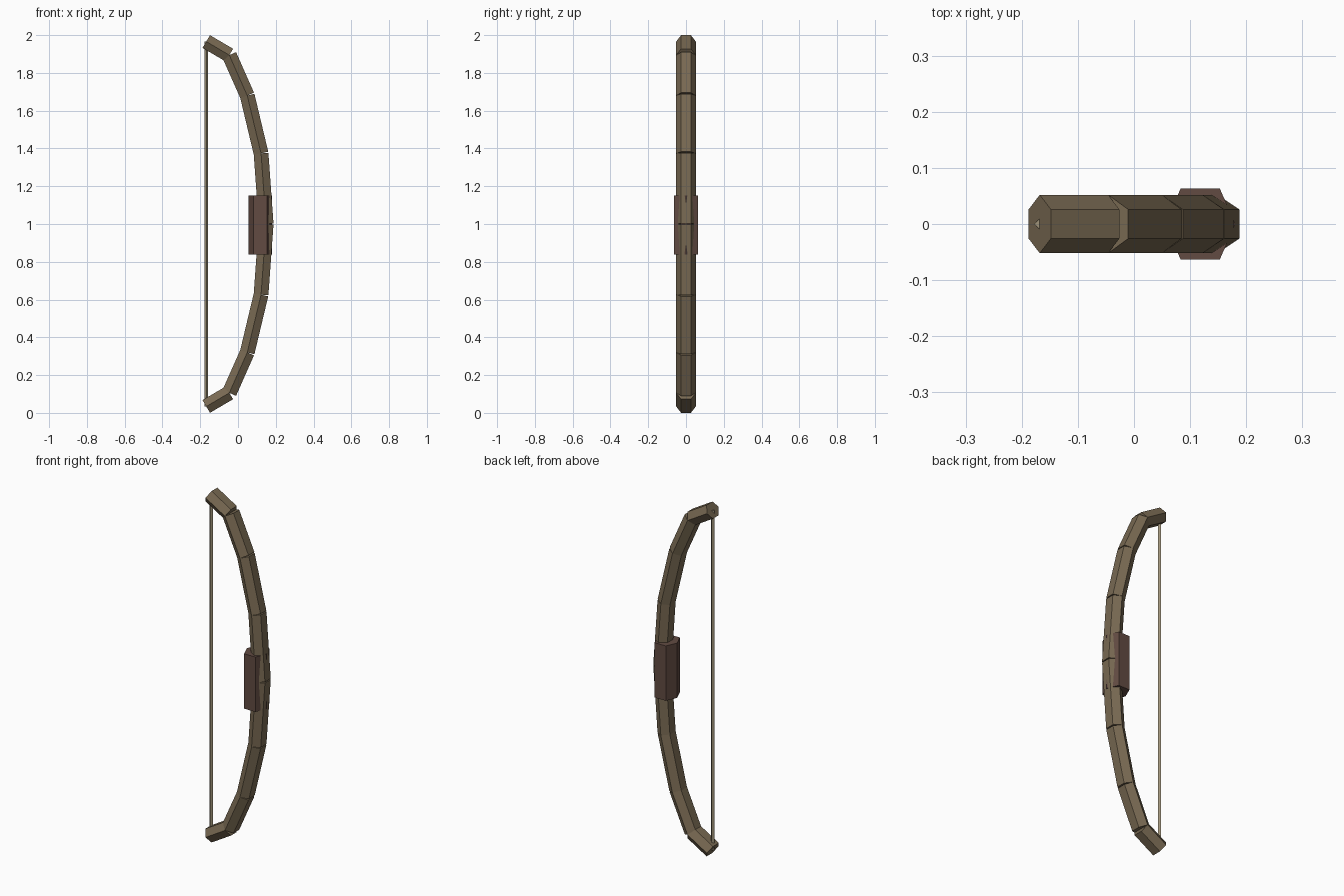
import bpy
import bmesh
from mathutils import Vector

cube = bpy.data.objects.get("Cube")
if cube:
    bpy.data.objects.remove(cube, do_unlink=True)


def srgb(*rgb):
    return [((c / 255 + 0.055) / 1.055) ** 2.4 for c in rgb] + [1.0]


def material(name, color):
    mat = bpy.data.materials.new(name)
    mat.use_nodes = True
    mat.diffuse_color = color
    mat.node_tree.nodes["Principled BSDF"].inputs["Base Color"].default_value = color
    return mat


wood = material("weathered wood", srgb(120, 105, 82))
leather = material("brown leather", srgb(98, 75, 66))
cord = material("pale cord", srgb(160, 148, 122))


def prism(name, start, end, section, mat):
    """Flat-sided bar from start to end; section points are (in-plane, y)."""
    start, end = Vector(start), Vector(end)
    y_axis = Vector((0, 1, 0))
    side = y_axis.cross((end - start).normalized())
    bm = bmesh.new()
    rings = [[bm.verts.new(p + side * a + y_axis * b) for a, b in section]
             for p in (start, end)]
    n = len(section)
    for i in range(n):
        j = (i + 1) % n
        bm.faces.new((rings[0][i], rings[0][j], rings[1][j], rings[1][i]))
    bm.faces.new(rings[0])
    bm.faces.new(rings[1])
    bmesh.ops.recalc_face_normals(bm, faces=bm.faces[:])
    mesh = bpy.data.meshes.new(name)
    bm.to_mesh(mesh)
    bm.free()
    mesh.materials.append(mat)
    obj = bpy.data.objects.new(name, mesh)
    bpy.context.collection.objects.link(obj)


# Slightly flattened hexagons: limb has points to the sides, grip to the front
limb_section = [(0.039, 0.026), (0, 0.052), (-0.039, 0.026),
                (-0.039, -0.026), (0, -0.052), (0.039, -0.026)]
grip_section = [(0.0625, 0), (0.035, 0.063), (-0.035, 0.063),
                (-0.0625, 0), (-0.035, -0.063), (0.035, -0.063)]
string_section = [(0.01, 0), (0, 0.01), (-0.01, 0), (0, -0.01)]

# Limbs: straight wooden segments, (x, height from the middle), mirrored
path = [(0.149, 0), (0.122, 0.374), (0.049, 0.68), (-0.046, 0.894), (-0.168, 0.966)]
for label, sign in (("upper", 1), ("lower", -1)):
    for i, ((xa, za), (xb, zb)) in enumerate(zip(path, path[1:])):
        prism(f"{label}_limb_{i + 1}", (xa, 0, 1 + sign * za),
              (xb, 0, 1 + sign * zb), limb_section, wood)

# Grip and string
prism("grip", (0.118, 0, 0.838), (0.118, 0, 1.15), grip_section, leather)
prism("string", (-0.168, 0, 0.034), (-0.168, 0, 1.966), string_section, cord)
